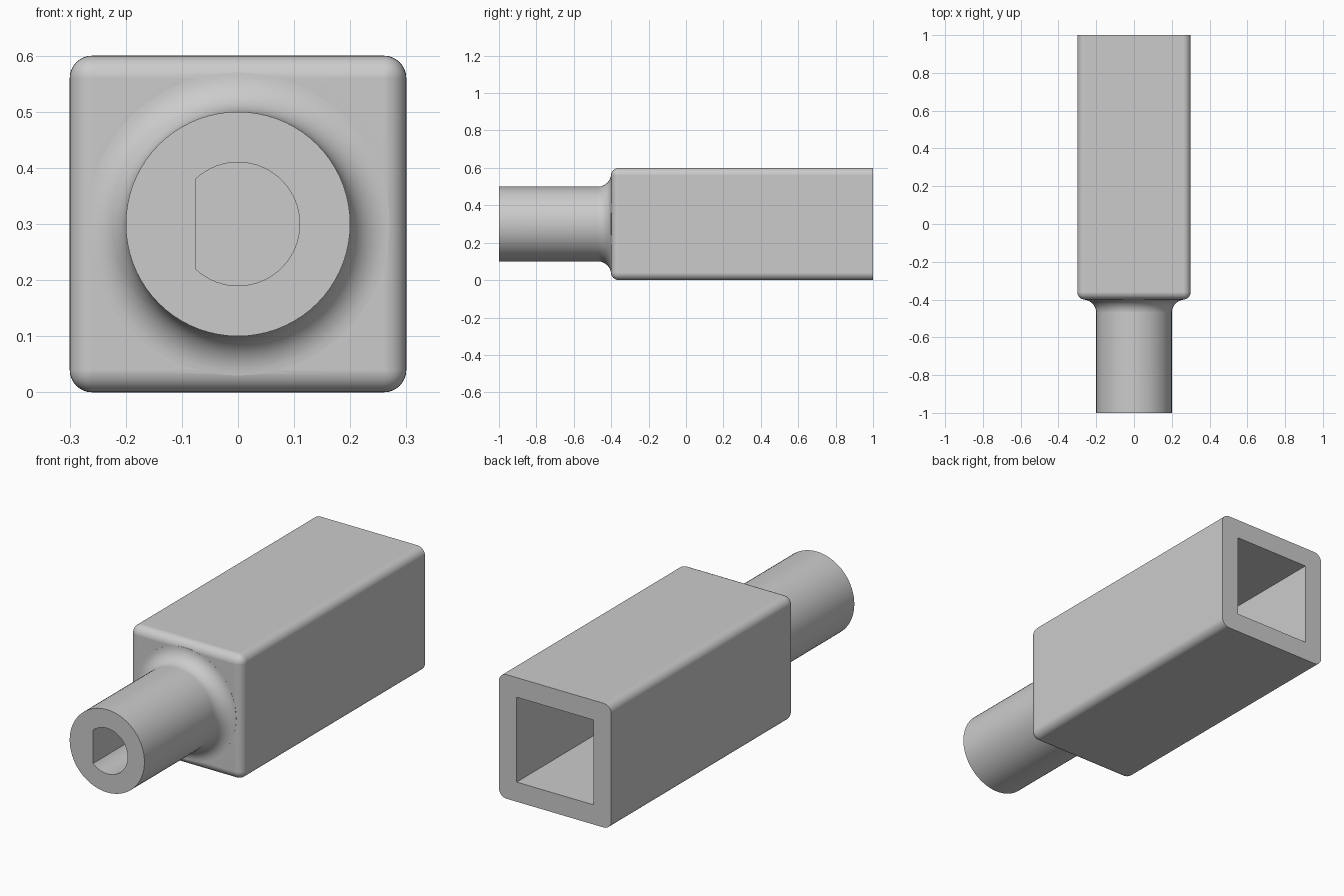
import bpy, bmesh, math

cube = bpy.data.objects.get("Cube")
if cube:
    bpy.data.objects.remove(cube, do_unlink=True)

MID = 0.3            # height of the long axis
FRONT, SHOULDER, BACK = -1.0, -0.4, 1.0
SHAFT_R, FILLET, ROUND = 0.2, 0.07, 0.04

grey = bpy.data.materials.new("plain grey")
grey.use_nodes = True
colour = (0.6, 0.6, 0.6, 1)
grey.diffuse_color = colour
grey.node_tree.nodes["Principled BSDF"].inputs["Base Color"].default_value = colour


def make_object(name, bm):
    bmesh.ops.recalc_face_normals(bm, faces=bm.faces[:])
    mesh = bpy.data.meshes.new(name)
    bm.to_mesh(mesh)
    bm.free()
    mesh.materials.append(grey)
    obj = bpy.data.objects.new(name, mesh)
    bpy.context.collection.objects.link(obj)
    return obj


def prism(outline, y0, y1):
    """Extrude an x, z outline (about the long axis) from y0 to y1."""
    bm = bmesh.new()
    face = bm.faces.new([bm.verts.new((x, y0, MID + z)) for x, z in outline])
    moved = bmesh.ops.extrude_face_region(bm, geom=[face])["geom"]
    verts = [v for v in moved if isinstance(v, bmesh.types.BMVert)]
    bmesh.ops.translate(bm, verts=verts, vec=(0, y1 - y0, 0))
    bmesh.ops.recalc_face_normals(bm, faces=bm.faces[:])
    return bm


def square(half):
    return [(-half, -half), (half, -half), (half, half), (-half, half)]


def combine(target, tool, operation):
    mod = target.modifiers.new(operation, 'BOOLEAN')
    mod.object, mod.operation, mod.solver = tool, operation, 'EXACT'
    bpy.context.view_layer.objects.active = target
    bpy.ops.object.modifier_apply(modifier=mod.name)
    bpy.data.objects.remove(tool, do_unlink=True)


# Square body, rounded everywhere but on the rear rim
bm = prism(square(0.3), SHOULDER, BACK)
edges = [e for e in bm.edges if min(v.co.y for v in e.verts) < 0]
bmesh.ops.bevel(bm, geom=edges, offset=ROUND, segments=8, profile=0.5, affect='EDGES')
body = make_object("square_socket_adapter", bm)

# Round shaft with a concave fillet where it meets the body
profile = [(0, FRONT), (SHAFT_R, FRONT)]
for i in range(13):
    a = math.pi / 2 * i / 12
    profile.append((SHAFT_R + FILLET * (1 - math.cos(a)),
                    SHOULDER - FILLET * (1 - math.sin(a)) - 0.0003))
profile += [(SHAFT_R + FILLET, SHOULDER + 0.1), (0, SHOULDER + 0.1)]
bm = bmesh.new()
verts = [bm.verts.new((r, y, MID)) for r, y in profile]
edges = [bm.edges.new(pair) for pair in zip(verts, verts[1:])]
bmesh.ops.spin(bm, geom=verts + edges, cent=(0, 0, MID), axis=(0, 1, 0),
               angle=math.tau, steps=72, use_duplicate=False)
bmesh.ops.remove_doubles(bm, verts=bm.verts[:], dist=0.0001)
combine(body, make_object("shaft", bm), 'UNION')

# D-shaped blind bore in the shaft
bore_r, flat = 0.11, 0.075
limit = math.pi - math.acos(flat / bore_r)
arc = [-limit + 2 * limit * i / 48 for i in range(49)]
outline = [(bore_r * math.cos(a), bore_r * math.sin(a)) for a in arc]
combine(body, make_object("d_bore", prism(outline, FRONT - 0.1, -0.5)), 'DIFFERENCE')

# Square socket open at the rear
combine(body, make_object("socket", prism(square(0.205), -0.2, BACK + 0.1)), 'DIFFERENCE')

# Smooth rounded surfaces, crisp rims, flat faces kept flat
bpy.ops.object.select_all(action='DESELECT')
body.select_set(True)
bpy.context.view_layer.objects.active = body
bpy.ops.object.shade_smooth_by_angle(angle=math.radians(30))
weighted = body.modifiers.new("flat face normals", 'WEIGHTED_NORMAL')
weighted.keep_sharp = True
